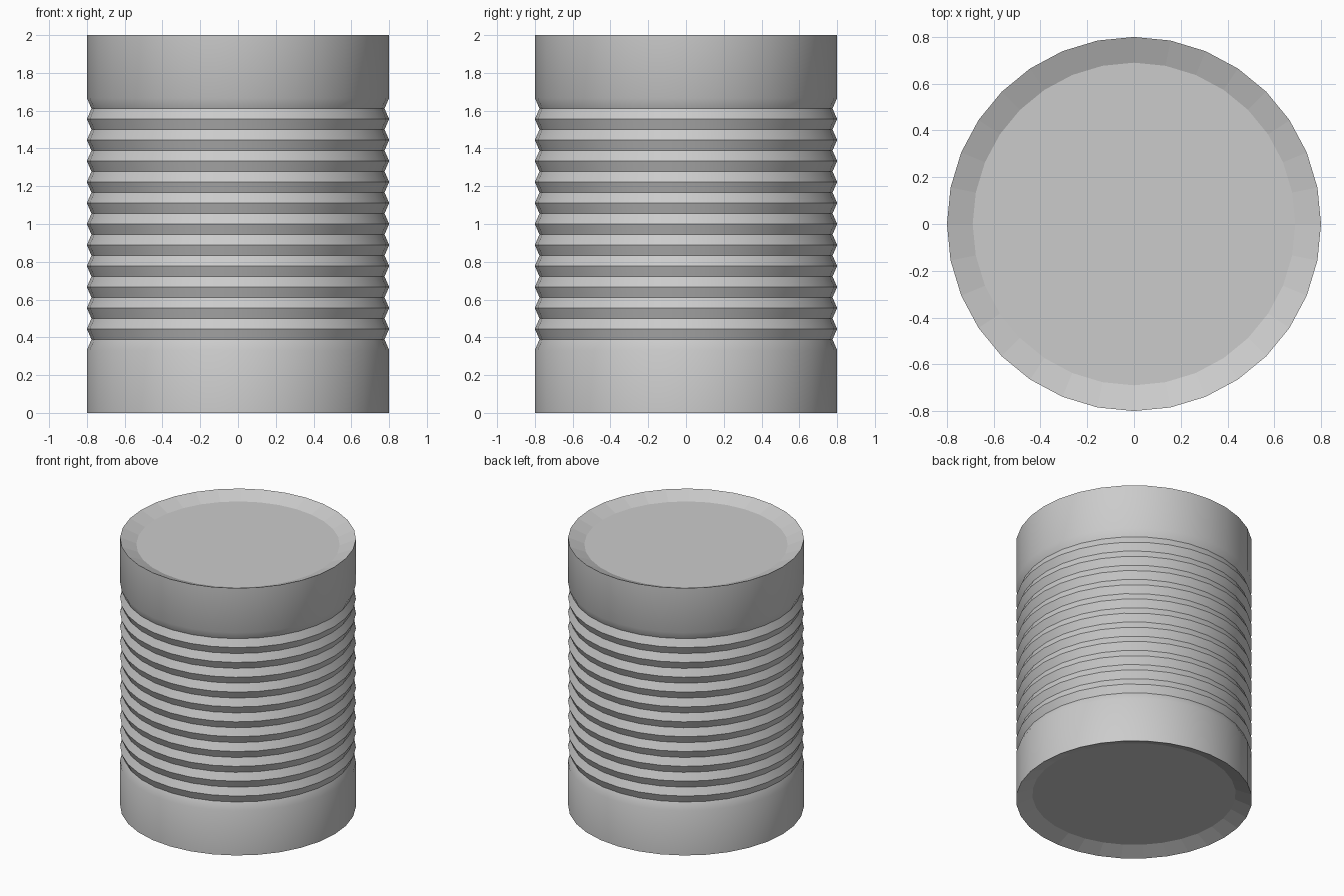
import bpy, bmesh, math

cube = bpy.data.objects.get("Cube")
if cube:
    bpy.data.objects.remove(cube, do_unlink=True)

SIDES, HEIGHT = 32, 2.0
RADIUS, GROOVE_RADIUS, LID_RADIUS = 0.8, 0.776, 0.69
LID_DEPTH = 0.045
GROOVES = 12

# Bare metal
metal = bpy.data.materials.new("grey metal")
metal.use_nodes = True
colour = (0.6, 0.6, 0.6, 1)
metal.diffuse_color = colour
metal.node_tree.nodes["Principled BSDF"].inputs["Base Color"].default_value = colour

# Half profile: recessed base, ribbed wall, recessed lid
start, end = HEIGHT / 6, HEIGHT * 5 / 6
step = (end - start) / (2 * GROOVES)
profile = [(LID_RADIUS, LID_DEPTH), (RADIUS, 0)]
for i in range(2 * GROOVES + 1):
    profile.append((GROOVE_RADIUS if i % 2 else RADIUS, start + i * step))
profile += [(RADIUS, HEIGHT), (LID_RADIUS, HEIGHT - LID_DEPTH)]

# Stack of rings joined by quads, closed by the two end discs
bm = bmesh.new()
rings = []
for r, z in profile:
    angles = [2 * math.pi * k / SIDES for k in range(SIDES)]
    rings.append([bm.verts.new((r * math.cos(a), r * math.sin(a), z)) for a in angles])
for low, high in zip(rings, rings[1:]):
    for k in range(SIDES):
        n = (k + 1) % SIDES
        bm.faces.new((low[k], low[n], high[n], high[k]))
bm.faces.new(rings[0][::-1])
bm.faces.new(rings[-1])
bmesh.ops.recalc_face_normals(bm, faces=bm.faces)

mesh = bpy.data.meshes.new("tin_can")
bm.to_mesh(mesh)
bm.free()
mesh.materials.append(metal)
can = bpy.data.objects.new("tin_can", mesh)
bpy.context.collection.objects.link(can)

# Smooth wall with crisp ribs and flat recessed ends
bpy.ops.object.select_all(action="DESELECT")
can.select_set(True)
bpy.context.view_layer.objects.active = can
bpy.ops.object.shade_smooth_by_angle(angle=math.radians(30))
for face in mesh.polygons:
    if face.center.z < LID_DEPTH + 0.001 or face.center.z > HEIGHT - LID_DEPTH - 0.001:
        face.use_smooth = False
